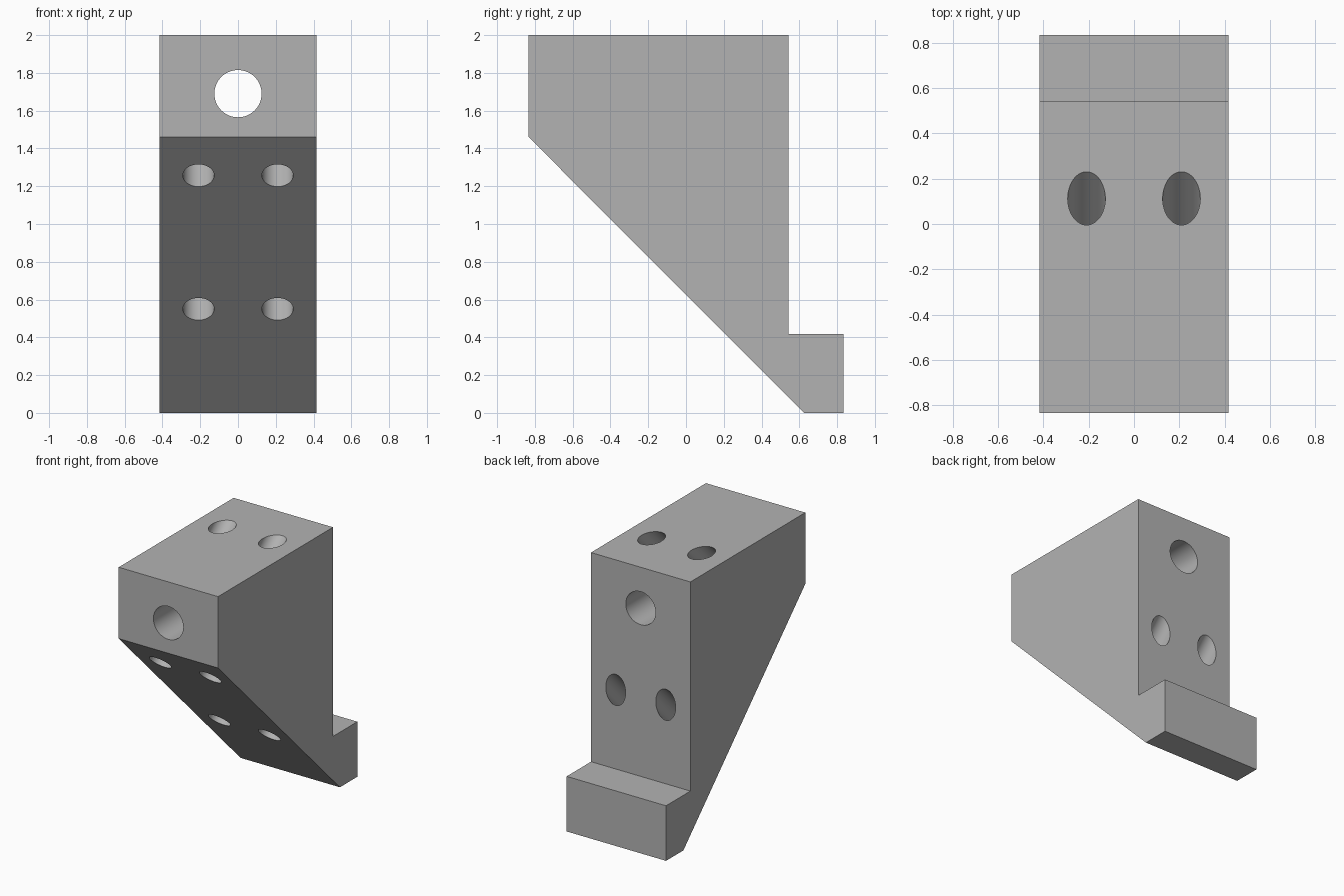
import bpy
import bmesh
import math
from mathutils import Matrix, Vector

default_cube = bpy.data.objects.get("Cube")
if default_cube:
    bpy.data.objects.remove(default_cube, do_unlink=True)

HALF_WIDTH = 0.416

grey = bpy.data.materials.new("plain grey")
grey.use_nodes = True
colour = (0.45, 0.45, 0.45, 1)
grey.diffuse_color = colour
grey.node_tree.nodes["Principled BSDF"].inputs["Base Color"].default_value = colour


def make_object(name, bm):
    bmesh.ops.recalc_face_normals(bm, faces=bm.faces)
    mesh = bpy.data.meshes.new(name)
    bm.to_mesh(mesh)
    bm.free()
    mesh.materials.append(grey)
    obj = bpy.data.objects.new(name, mesh)
    bpy.context.collection.objects.link(obj)
    return obj


def drill(bm, centre, direction, radius, length):
    """Add a drill cylinder running both ways from its centre."""
    turn = Vector((0, 0, 1)).rotation_difference(Vector(direction)).to_matrix().to_4x4()
    bmesh.ops.create_cone(bm, cap_ends=True, segments=64, radius1=radius,
                          radius2=radius, depth=length,
                          matrix=Matrix.Translation(centre) @ turn)


# Bracket body: side profile extruded across the width
profile = [(-0.833, 2), (0.542, 2), (0.542, 0.417), (0.833, 0.417),
           (0.833, 0), (0.625, 0), (-0.833, 1.46)]
bm = bmesh.new()
side = bm.faces.new([bm.verts.new((-HALF_WIDTH, y, z)) for y, z in profile])
extruded = bmesh.ops.extrude_face_region(bm, geom=[side])["geom"]
bmesh.ops.translate(bm, vec=(2 * HALF_WIDTH, 0, 0),
                    verts=[v for v in extruded if isinstance(v, bmesh.types.BMVert)])
body = make_object("bracket_body", bm)

# Drills: one level hole, and two pairs square to the sloping face
bm = bmesh.new()
drill(bm, (0, 0, 1.69), (0, 1, 0), 0.125, 3)
level_drill = make_object("level_drill", bm)

bm = bmesh.new()
for x in (-0.2095, 0.2095):
    for y, z in ((-0.63, 1.257), (0.076, 0.55)):
        drill(bm, (x, y + 0.4, z + 0.4), (0, 1, 1), 0.083, 2)
sloping_drills = make_object("sloping_drills", bm)

# Cut the holes and keep only the finished body visible
for cutter in (level_drill, sloping_drills):
    cut = body.modifiers.new(cutter.name, "BOOLEAN")
    cut.operation = "DIFFERENCE"
    cut.solver = "EXACT"
    cut.object = cutter
bpy.context.view_layer.objects.active = body
for cut in list(body.modifiers):
    bpy.ops.object.modifier_apply(modifier=cut.name)
for cutter in (level_drill, sloping_drills):
    bpy.data.objects.remove(cutter, do_unlink=True)

# Smooth hole walls with crisp edges
bpy.ops.object.select_all(action="DESELECT")
body.select_set(True)
bpy.ops.object.shade_smooth_by_angle(angle=math.radians(30))
